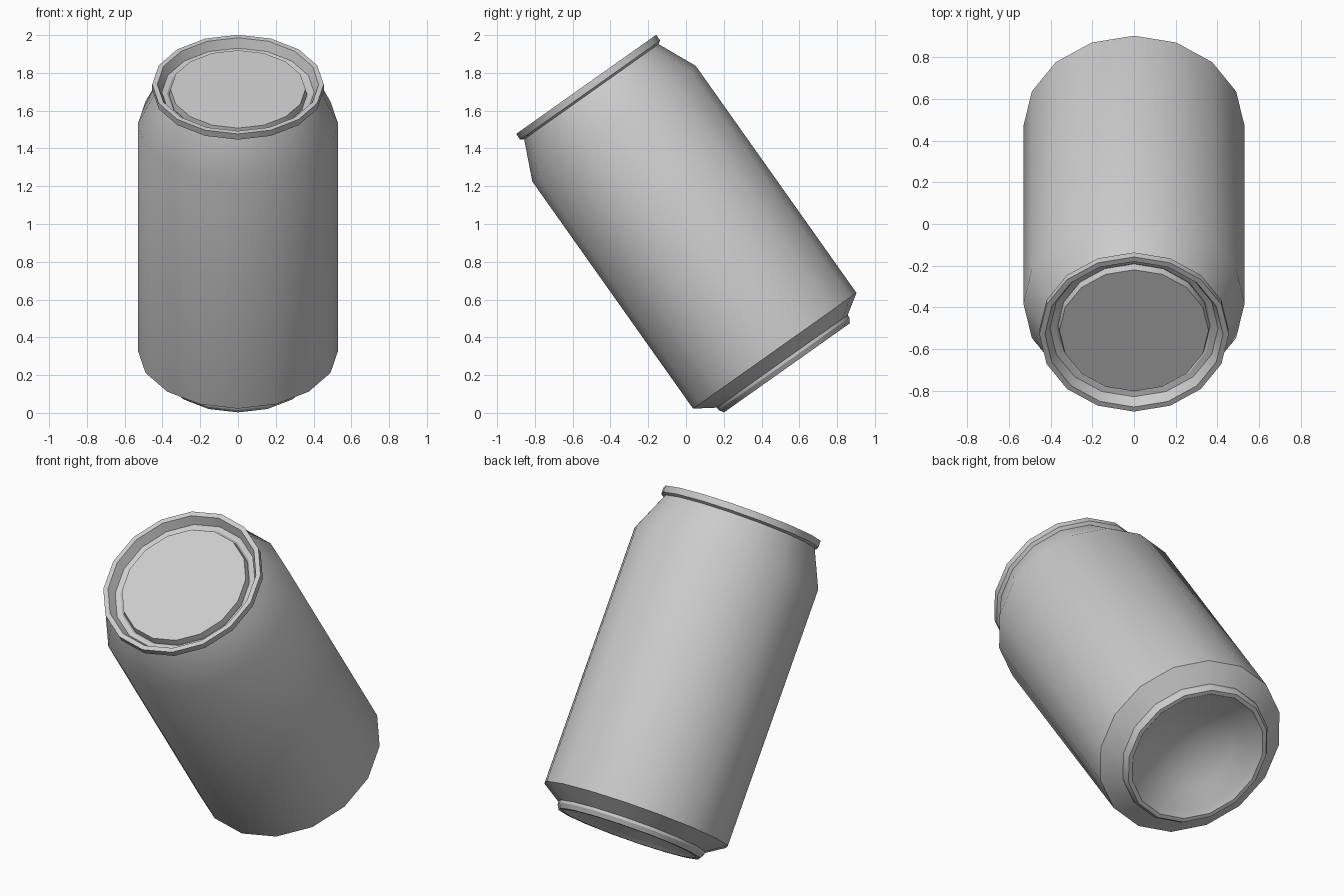
import bpy, bmesh, math
from mathutils import Matrix

SIDES = 16
TILT = math.radians(35.3)

cube = bpy.data.objects.get("Cube")
if cube:
    bpy.data.objects.remove(cube, do_unlink=True)

metal = bpy.data.materials.new("bare metal grey")
metal.use_nodes = True
grey = (0.6, 0.6, 0.6, 1)
metal.diffuse_color = grey
metal.node_tree.nodes["Principled BSDF"].inputs["Base Color"].default_value = grey

# The can leans toward the front, balanced on its lower edge
lean = Matrix.Translation((0, 0.47, 0.329)) @ Matrix.Rotation(TILT, 4, "X")


def turned(name, profile):
    """Revolve (radius, height) points, listed from the base upward on the outside."""
    bm = bmesh.new()
    verts = [bm.verts.new((r, 0, h)) for r, h in profile]
    edges = [bm.edges.new(pair) for pair in zip(verts, verts[1:])]
    bmesh.ops.spin(bm, geom=verts + edges, axis=(0, 0, 1), cent=(0, 0, 0),
                   angle=math.tau, steps=SIDES, use_merge=True)
    bmesh.ops.remove_doubles(bm, verts=bm.verts, dist=0.0005)
    bmesh.ops.dissolve_degenerate(bm, edges=bm.edges, dist=0.0005)
    mesh = bpy.data.meshes.new(name)
    bm.normal_update()
    # Keep the outside facing out
    probe = max(bm.faces, key=lambda f: f.calc_center_median().xy.length)
    if probe.normal.xy.dot(probe.calc_center_median().xy) < 0:
        bmesh.ops.reverse_faces(bm, faces=bm.faces)
    bm.to_mesh(mesh)
    bm.free()
    mesh.materials.append(metal)
    obj = bpy.data.objects.new(name, mesh)
    bpy.context.collection.objects.link(obj)
    obj.matrix_world = lean
    bpy.ops.object.select_all(action="DESELECT")
    obj.select_set(True)
    bpy.context.view_layer.objects.active = obj
    bpy.ops.object.shade_smooth_by_angle(angle=math.radians(30))
    return obj


# Domed base with its standing ring
turned("base", [(0, 0.03), (0.14, 0.012), (0.25, -0.03), (0.35, -0.09),
                (0.37, -0.1), (0.385, -0.111), (0.408, -0.111),
                (0.424, -0.085), (0.424, -0.069), (0.53, 0)])

# Straight wall and tapered shoulder
turned("can_wall", [(0.53, 0), (0.53, 1.473), (0.436, 1.68)])

# Rolled rim, groove and raised centre panel
turned("lid", [(0.436, 1.68), (0.454, 1.691), (0.454, 1.728), (0.427, 1.728),
               (0.403, 1.677), (0.375, 1.67), (0.365, 1.66),
               (0.357, 1.697), (0, 1.697)])
